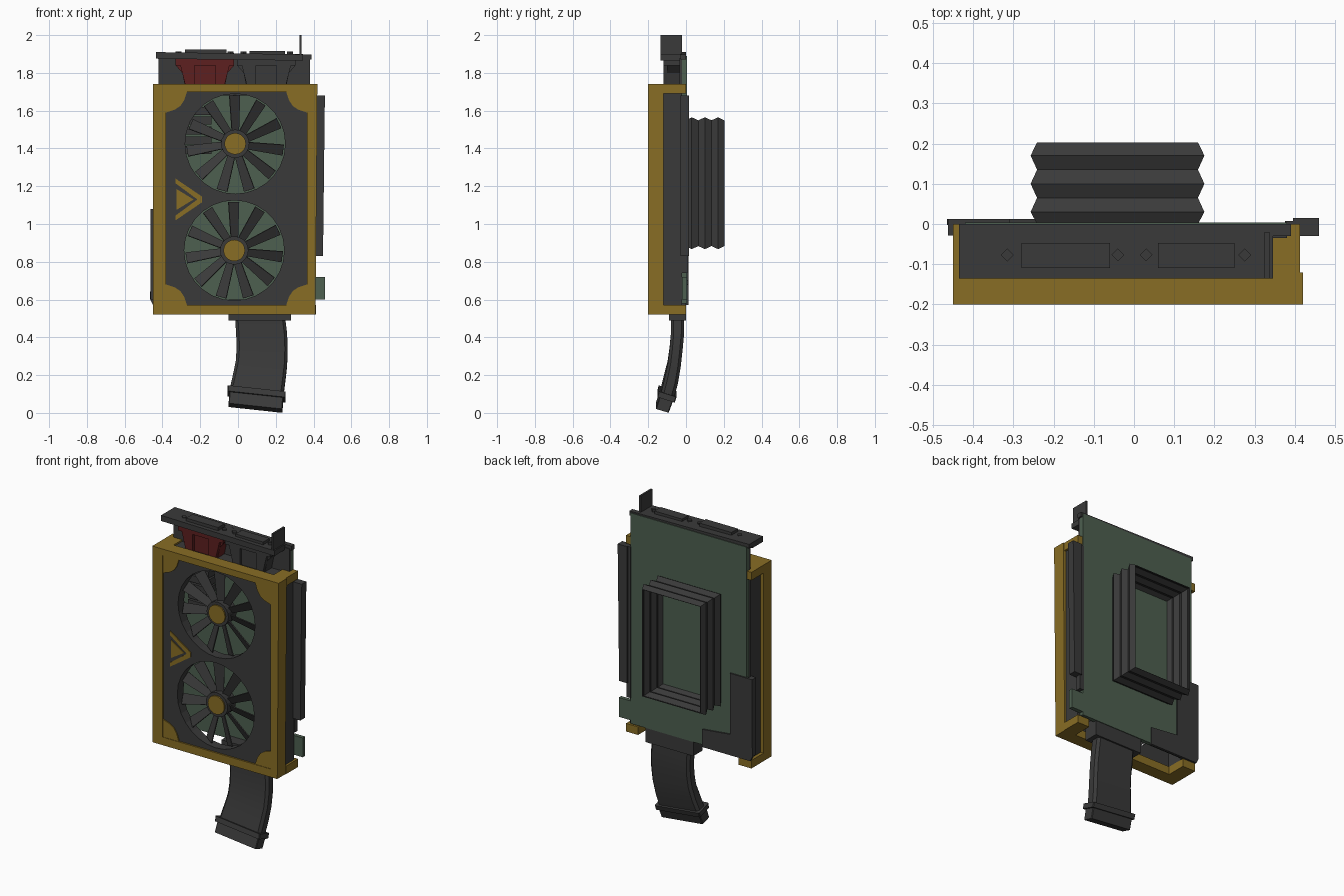
import bpy, bmesh, math
from mathutils import Matrix, Vector

if "Cube" in bpy.data.objects:
    bpy.data.objects.remove(bpy.data.objects["Cube"])


def material(name, rgb):
    m = bpy.data.materials.new(name)
    m.diffuse_color = (*rgb, 1)
    m.use_nodes = True
    m.node_tree.nodes["Principled BSDF"].inputs["Base Color"].default_value = m.diffuse_color
    return m


GOLD = material("gold", (0.25, 0.155, 0.018))
GREY = material("dark grey", (0.042, 0.042, 0.042))
GREEN = material("board green", (0.075, 0.115, 0.08))
RED = material("dark red", (0.11, 0.014, 0.014))


def finish(name, bm, mat):
    bmesh.ops.recalc_face_normals(bm, faces=bm.faces)
    me = bpy.data.meshes.new(name)
    bm.to_mesh(me)
    bm.free()
    me.materials.append(mat)
    ob = bpy.data.objects.new(name, me)
    bpy.context.collection.objects.link(ob)
    return ob


def loft(name, rings, mat, caps=True):
    """Skin a list of equal-length point rings."""
    bm = bmesh.new()
    rows = [[bm.verts.new(p) for p in r] for r in rings]
    n = len(rows[0])
    for a, b in zip(rows, rows[1:]):
        for i in range(n):
            bm.faces.new((a[i], a[(i + 1) % n], b[(i + 1) % n], b[i]))
    if caps:
        bm.faces.new(rows[0])
        bm.faces.new(rows[-1])
    return finish(name, bm, mat)


def prism(name, outline, y0, y1, mat):
    """Extrude an x/z outline along y."""
    return loft(name, [[(x, y, z) for x, z in outline] for y in (y0, y1)], mat)


def box(name, x0, x1, y0, y1, z0, z1, mat):
    return prism(name, [(x0, z0), (x1, z0), (x1, z1), (x0, z1)], y0, y1, mat)


def holed_plate(name, outline, holes, y0, y1, mat):
    """Plate in x/z with holes, extruded along y."""
    bm = bmesh.new()
    for loop in [outline] + holes:
        vs = [bm.verts.new((x, y0, z)) for x, z in loop]
        for i in range(len(vs)):
            bm.edges.new((vs[i - 1], vs[i]))
    bmesh.ops.triangle_fill(bm, use_beauty=True, use_dissolve=False, edges=bm.edges[:])
    ext = bmesh.ops.extrude_face_region(bm, geom=bm.faces[:], use_keep_orig=True)
    bmesh.ops.translate(bm, vec=(0, y1 - y0, 0),
                        verts=[g for g in ext["geom"] if isinstance(g, bmesh.types.BMVert)])
    return finish(name, bm, mat)


def circle(cx, cz, r, n):
    return [(cx + r * math.cos(2 * math.pi * i / n), cz + r * math.sin(2 * math.pi * i / n))
            for i in range(n)]


def rect(x0, x1, z0, z1):
    return [(x0, z0), (x1, z0), (x1, z1), (x0, z1)]


# Gold frame with corner blocks reaching the board
X0, X1, Z0, Z1 = -0.38, 0.365, 0.57, 1.70
holed_plate("frame", [(-0.45, 0.52), (0.41, 0.52), (0.42, 1.74), (-0.45, 1.74)],
            [rect(X0, X1, Z0, Z1)], -0.20, -0.12, GOLD)
for z0, z1, tag in ((0.52, 0.57, "bottom"), (1.69, 1.74, "top")):
    box(tag + "_left_lug", -0.45, -0.36, -0.12, 0, z0, z1, GOLD)
    box(tag + "_right_lug", 0.33, 0.413, -0.12, 0, z0, z1, GOLD)

# Shroud: front panel with two fan openings, then side walls
FANS = ((-0.015, 1.425), (-0.02, 0.86))
holed_plate("shroud_front", rect(X0, X1, Z0, Z1),
            [circle(cx, cz, 0.265, 28) for cx, cz in FANS], -0.19, -0.13, GREY)
box("shroud_left_wall", -0.43, -0.36, -0.125, -0.02, 0.57, 1.69, GREY)
box("shroud_right_wall", 0.345, 0.40, -0.125, -0.02, 0.57, 1.69, GREY)
box("shroud_top_wall", -0.36, 0.345, -0.125, -0.02, 1.68, 1.73, GREY)

# Gold corner plates and triangular trim on the panel
for cx, sx in ((X0, 1), (X1, -1)):
    for cz, sz in ((Z0, 1), (Z1, -1)):
        prism("corner_plate", [(cx + sx * a, cz + sz * b) for a, b in
              ((0, 0), (0.11, 0), (0.095, 0.045), (0.075, 0.075), (0.045, 0.095), (0, 0.11))],
              -0.197, -0.19, GOLD)
prism("trim_triangle", [(-0.325, 1.075), (-0.235, 1.13), (-0.325, 1.185)], -0.196, -0.19, GOLD)
prism("trim_chevron", [(-0.33, 1.24), (-0.19, 1.145), (-0.19, 1.115), (-0.33, 1.02),
                       (-0.33, 1.045), (-0.215, 1.13), (-0.33, 1.215)], -0.196, -0.19, GOLD)

# Fans: pitched blades, collar and gold cap
BLADES = 11
for cx, cz in FANS:
    bm = bmesh.new()
    for k in range(BLADES):
        spin = (Matrix.Translation((cx, -0.145, cz))
                @ Matrix.Rotation(2 * math.pi * (k + 0.35) / BLADES, 4, 'Y')
                @ Matrix.Rotation(math.radians(28), 4, 'X'))
        lo, hi = [], []
        for x, z in ((0.06, -0.018), (0.258, -0.012), (0.254, 0.052), (0.06, 0.024)):
            lo.append(bm.verts.new(spin @ Vector((x, -0.003, z))))
            hi.append(bm.verts.new(spin @ Vector((x, 0.003, z))))
        bm.faces.new(lo)
        bm.faces.new(hi)
        for i in range(4):
            bm.faces.new((lo[i - 1], lo[i], hi[i], hi[i - 1]))
    finish("fan_blades", bm, GREY)
    prism("fan_collar", circle(cx, cz, 0.075, 20), -0.18, -0.10, GREY)
    prism("fan_cap", circle(cx, cz, 0.057, 20), -0.188, -0.18, GOLD)

# Circuit board with edge tab, and slats behind the upper fan
prism("board", [(-0.42, 0.58), (0.38, 0.58), (0.38, 0.60), (0.46, 0.60), (0.46, 0.72),
                (0.38, 0.72), (0.38, 1.89), (-0.42, 1.89)], -0.02, 0.004, GREEN)
for i in range(5):
    z = 1.37 + 0.052 * i
    box("heat_slat", -0.28, -0.14, -0.09, -0.02, z, z + 0.042, GREY)

# L-shaped back plate and side rail
prism("back_plate", [(-0.465, 0.60), (-0.45, 0.57), (-0.12, 0.57), (-0.12, 0.68), (-0.31, 0.70),
                     (-0.31, 1.08), (-0.46, 1.08)], -0.003, 0.012, GREY)
box("back_plate_edge", -0.463, -0.43, -0.028, 0.012, 0.60, 1.08, GREY)
prism("side_rail", [(0.395, 0.83), (0.45, 0.83), (0.46, 1.68), (0.395, 1.68)], -0.03, 0.015, GREY)
box("side_strip", 0.375, 0.405, -0.022, 0.008, 0.74, 1.68, GREY)

# Bellows: open zigzag sleeve on the back
rings = []
for i, y in enumerate((0.0, 0.03, 0.065, 0.10, 0.135, 0.17, 0.203)):
    e = 0.0 if i % 2 else 0.016
    rings.append([(x, y, z) for x, z in rect(-0.257 + e, 0.175 - e, 0.867 + e, 1.565 - e)])
bellows = loft("bellows", rings, GREY, caps=False)
mod = bellows.modifiers.new("wall", 'SOLIDIFY')
mod.thickness = 0.006
mod.offset = -1

# Port bracket along the top
prism("bracket", [(-0.435, 1.885), (0.33, 1.87), (0.39, 1.87), (0.39, 1.898), (-0.435, 1.91)],
      -0.03, 0.0, GREY)
prism("bracket_lip", [(-0.435, 1.875), (0.345, 1.865), (0.345, 1.898), (-0.435, 1.91)],
      -0.135, -0.03, GREY)
box("bracket_tab", 0.325, 0.337, -0.135, -0.02, 1.87, 2.0, GREY)
box("bracket_backing", -0.42, 0.38, -0.035, -0.02, 1.70, 1.88, GREY)
for x0, x1, z in ((-0.28, -0.06, 1.925), (0.06, 0.25, 1.917)):
    box("port_pad", x0, x1, -0.11, -0.047, 1.89, z, GREY)
for x in (-0.315, -0.04, 0.03, 0.275):
    loft("bracket_screw", [[(x + 0.016 * dx, -0.077 + 0.016 * dy, z) for dx, dy in
         ((1, 0), (0, 1), (-1, 0), (0, -1))] for z in (1.89, 1.913)], GREY)

# Two tapered ports, each with a stepped block in front
for cx, mat, tag in ((-0.175, RED, "red_port"), (0.15, GREY, "grey_port")):
    prism(tag, [(cx + a, z) for a, z in ((-0.10, 1.70), (0.10, 1.70), (0.12, 1.80),
          (0.155, 1.84), (0.155, 1.878), (-0.155, 1.878), (-0.155, 1.84), (-0.12, 1.80))],
          -0.10, -0.035, mat)
    box(tag + "_lip", cx - 0.155, cx + 0.155, -0.12, -0.10, 1.84, 1.878, mat)
    for s in (-1, 1):
        prism(tag + "_rib", [(cx + s * a, z) for a, z in
              ((0.055, 1.70), (0.095, 1.70), (0.13, 1.84), (0.055, 1.84))], -0.118, -0.10, mat)

# Curved magazine: collar, swept body and tilted foot
box("magazine_collar", -0.05, 0.28, -0.09, 0.0, 0.49, 0.60, GREY)
path = ((0.50, -0.015, 0.25, -0.08, -0.01, 0), (0.42, -0.01, 0.26, -0.08, -0.01, 0),
        (0.34, -0.007, 0.263, -0.087, -0.018, 0.004), (0.26, -0.012, 0.26, -0.097, -0.028, 0.01),
        (0.18, -0.027, 0.25, -0.115, -0.043, 0.015), (0.10, -0.045, 0.24, -0.135, -0.065, 0.015))


def ring(z, x0, x1, y0, y1, tilt, bevel=0.015):
    pts = ((x0 + bevel, y0), (x1 - bevel, y0), (x1, y0 + bevel), (x1, y1 - bevel),
           (x1 - bevel, y1), (x0 + bevel, y1), (x0, y1 - bevel), (x0, y0 + bevel))
    return [(x, y, z + tilt * (1 if x < 0.1 else -1) + 0.3 * tilt / 0.015 * (-(y - (y0 + y1) / 2)))
            for x, y in pts]


body = loft("magazine_body", [ring(*p) for p in path], GREY)
bpy.context.view_layer.objects.active = body
body.select_set(True)
bpy.ops.object.shade_smooth_by_angle(angle=math.radians(30))
loft("magazine_flange", [ring(0.115, -0.055, 0.252, -0.145, -0.05, 0.016, 0.004),
                         ring(0.085, -0.055, 0.252, -0.152, -0.06, 0.016, 0.004)], GREY)
loft("magazine_foot", [ring(0.09, -0.045, 0.24, -0.14, -0.068, 0.015, 0.004),
                       ring(0.026, -0.05, 0.235, -0.16, -0.092, 0.015, 0.004)], GREY)
